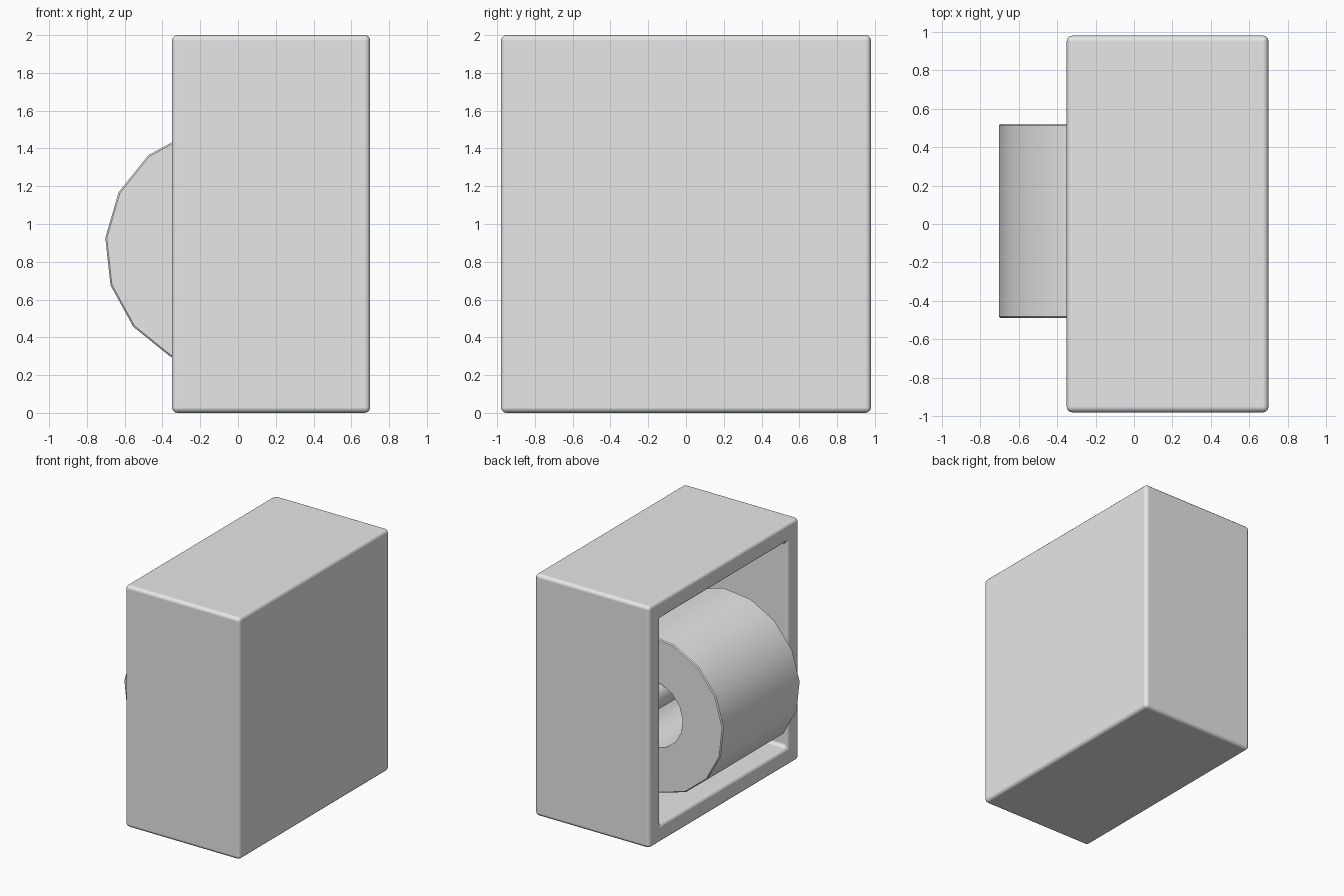
import bpy
import bmesh
from math import radians, cos, sin, tau
from mathutils import Matrix, Vector

old = bpy.data.objects.get("Cube")
if old:
    bpy.data.objects.remove(old)

grey = bpy.data.materials.new("plain_grey")
grey.use_nodes = True
grey.diffuse_color = (0.8, 0.8, 0.8, 1)
grey.node_tree.nodes["Principled BSDF"].inputs["Base Color"].default_value = (0.8, 0.8, 0.8, 1)


def add_object(name, bm):
    bmesh.ops.recalc_face_normals(bm, faces=bm.faces)
    mesh = bpy.data.meshes.new(name)
    bm.to_mesh(mesh)
    bm.free()
    mesh.materials.append(grey)
    obj = bpy.data.objects.new(name, mesh)
    bpy.context.collection.objects.link(obj)
    bpy.ops.object.select_all(action="DESELECT")
    obj.select_set(True)
    bpy.context.view_layer.objects.active = obj
    return obj


def spun(name, profile, centre, sides, start):
    """Turn a closed (radius, y) profile around an axis along y."""
    bm = bmesh.new()
    rings = []
    for i in range(sides):
        a = radians(start) + tau * i / sides
        rings.append([bm.verts.new(Vector(centre) + Vector((r * cos(a), y, r * sin(a))))
                      for r, y in profile])
    n = len(profile)
    for i, ring in enumerate(rings):
        following = rings[(i + 1) % sides]
        for j in range(n):
            k = (j + 1) % n
            bm.faces.new((ring[j], ring[k], following[k], following[j]))
    obj = add_object(name, bm)
    bpy.ops.object.shade_smooth_by_angle(angle=radians(32))
    return obj


# Housing: a box open on the -x side, with thick walls and rounded edges
bm = bmesh.new()
bmesh.ops.create_cube(bm, size=1, matrix=Matrix.Translation((0.175, 0, 1))
                      @ Matrix.Diagonal((1.05, 1.96, 2, 1)))
opening = min(bm.faces, key=lambda f: f.calc_center_median().x)
bmesh.ops.delete(bm, geom=[opening], context="FACES_ONLY")
housing = add_object("housing", bm)
bpy.ops.object.shade_smooth()
walls = housing.modifiers.new("walls", "SOLIDIFY")
walls.thickness = 0.15
walls.offset = -1
walls.use_even_offset = True
rounding = housing.modifiers.new("rounding", "BEVEL")
rounding.width = 0.03
rounding.segments = 3
rounding.harden_normals = True

# Paper roll: a thick tube that hangs on the spindle
R, HOLE, HALF, CHAMFER = 0.645, 0.275, 0.505, 0.008
roll_profile = [(HOLE, -HALF), (R - CHAMFER, -HALF), (R, CHAMFER - HALF),
                (R, HALF - CHAMFER), (R - CHAMFER, HALF), (HOLE, HALF)]
spun("paper_roll", roll_profile, (-0.06, 0.015, 0.87), 16, 175)

# Spindle: a round bar between the side walls
bm = bmesh.new()
bmesh.ops.create_cone(bm, cap_ends=True, segments=24, radius1=0.115, radius2=0.115, depth=1.7,
                      matrix=Matrix.Translation((-0.06, 0, 1.025))
                      @ Matrix.Rotation(radians(90), 4, "X"))
add_object("spindle", bm)
bpy.ops.object.shade_smooth_by_angle(angle=radians(32))
